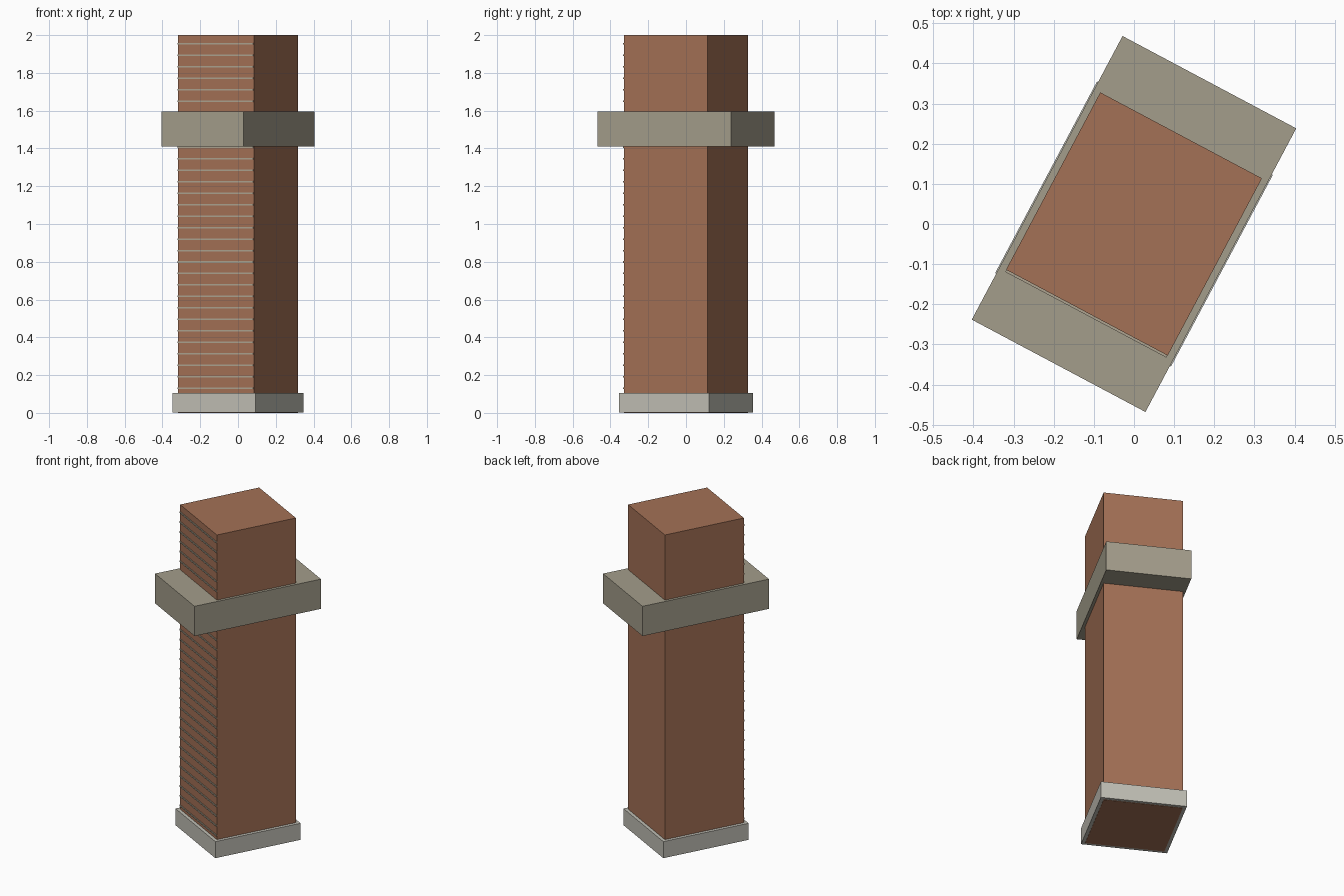
import bpy
from math import radians

if "Cube" in bpy.data.objects:
    bpy.data.objects.remove(bpy.data.objects["Cube"])

TURN = radians(-28)  # whole pillar is turned about z

pivot = bpy.data.objects.new("pillar_pivot", None)
bpy.context.collection.objects.link(pivot)
pivot.rotation_euler.z = TURN


def material(name, rgb):
    m = bpy.data.materials.new(name)
    m.diffuse_color = (*rgb, 1)
    m.use_nodes = True
    m.node_tree.nodes["Principled BSDF"].inputs["Base Color"].default_value = m.diffuse_color
    return m


def box(name, width, depth, z0, z1, mat, y=0):
    bpy.ops.mesh.primitive_cube_add(size=1, location=(0, y, (z0 + z1) / 2))
    ob = bpy.context.object
    ob.name = name
    ob.scale = (width, depth, z1 - z0)
    bpy.ops.object.transform_apply(location=False, rotation=False, scale=True)
    ob.data.materials.append(mat)
    ob.parent = pivot
    return ob


brick = material("brick", (0.37, 0.165, 0.092))
stone = material("stone", (0.37, 0.34, 0.26))
pale = material("pale_stone", (0.53, 0.52, 0.46))
mortar = material("mortar", (0.42, 0.37, 0.28))

# Brick shaft, base plinth and projecting stone band
box("shaft", 0.456, 0.50, 0.0, 2.0, brick)
box("plinth", 0.496, 0.54, 0.002, 0.105, pale)
box("stone_band", 0.49, 0.80, 1.41, 1.595, stone)

# Thin mortar courses on the front face only
course = box("mortar_courses", 0.454, 0.012, 0.126, 0.134, mortar, y=-0.25)
rows = course.modifiers.new("rows", "ARRAY")
rows.count = 31
rows.use_relative_offset = False
rows.use_constant_offset = True
rows.constant_offset_displace = (0, 0, 0.0608)
